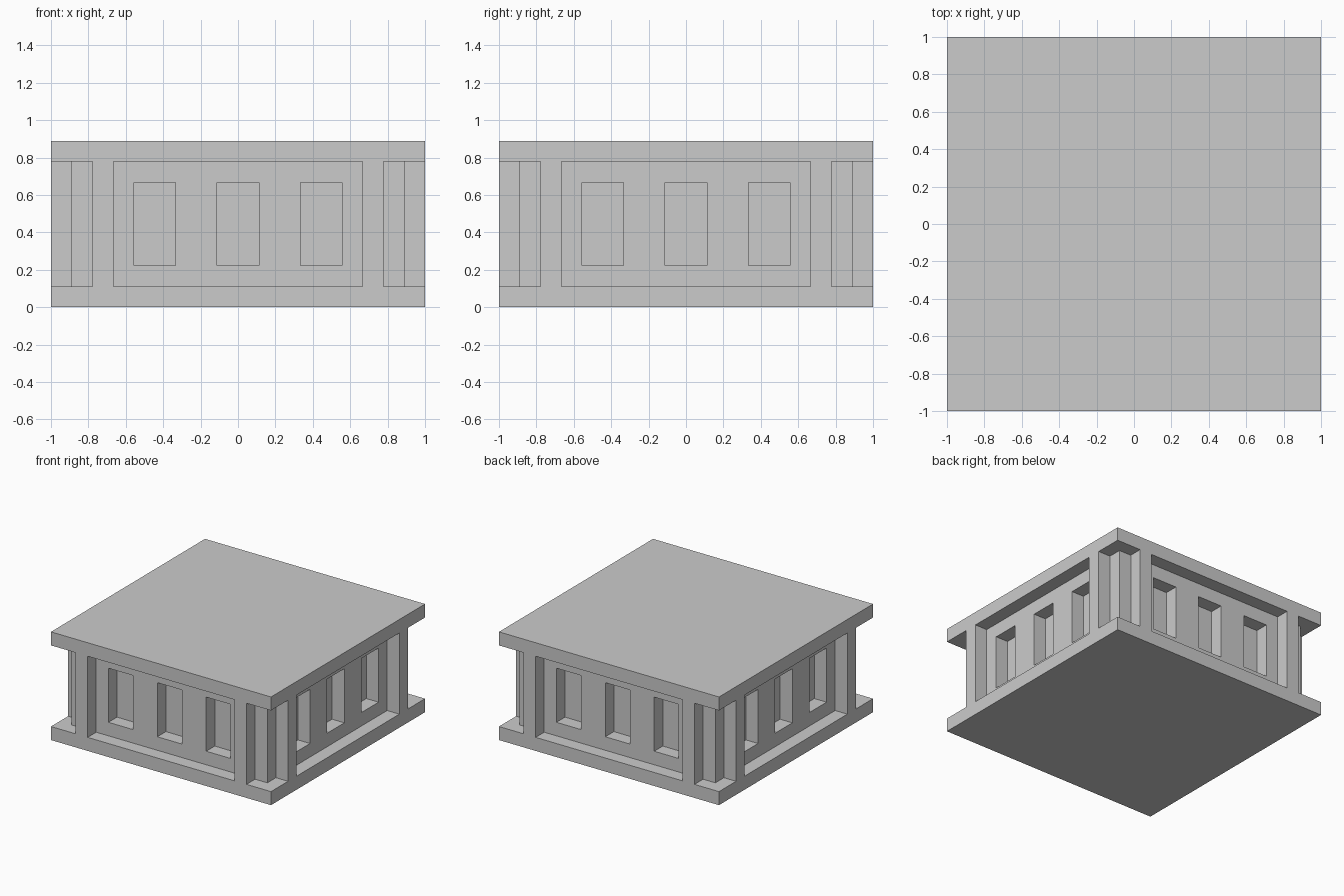
import bpy, bmesh
from mathutils import Matrix
from math import pi

old = bpy.data.objects.get("Cube")
if old:
    bpy.data.objects.remove(old, do_unlink=True)

U = 1 / 9  # building module

stone = bpy.data.materials.new("light_grey_stone")
stone.use_nodes = True
colour = (0.6, 0.6, 0.6, 1)
stone.diffuse_color = colour
stone.node_tree.nodes["Principled BSDF"].inputs["Base Color"].default_value = colour


def prism(name, outline, bottom, top, turn=0):
    """Extrude an outline, given in modules, and turn it in quarter turns about z."""
    bm = bmesh.new()
    face = bm.faces.new([bm.verts.new((x * U, y * U, bottom * U)) for x, y in outline])
    up = bmesh.ops.extrude_face_region(bm, geom=[face])["geom"]
    bmesh.ops.translate(bm, vec=(0, 0, (top - bottom) * U),
                        verts=[v for v in up if isinstance(v, bmesh.types.BMVert)])
    bmesh.ops.rotate(bm, verts=bm.verts, cent=(0, 0, 0),
                     matrix=Matrix.Rotation(turn * pi / 2, 3, "Z"))
    bmesh.ops.recalc_face_normals(bm, faces=bm.faces)
    mesh = bpy.data.meshes.new(name)
    bm.to_mesh(mesh)
    bm.free()
    mesh.materials.append(stone)
    obj = bpy.data.objects.new(name, mesh)
    bpy.context.collection.objects.link(obj)
    return obj


def rect(x0, x1, y0, y1):
    return [(x0, y0), (x1, y0), (x1, y1), (x0, y1)]


def cut(target, cutter):
    cutter.hide_render = True
    mod = target.modifiers.new("cut", "BOOLEAN")
    mod.operation = "DIFFERENCE"
    mod.solver = "EXACT"
    mod.object = cutter
    bpy.context.view_layer.objects.active = target
    bpy.ops.object.modifier_apply(modifier=mod.name)
    bpy.data.objects.remove(cutter, do_unlink=True)


# Solid block, carved so that the floor and roof slabs remain
body = prism("plinth_block", rect(-9, 9, -9, 9), 0, 8)

# Stepped corner notch: leaves a slim square pillar in the corner
corner = [(7, -10), (10, -10), (10, -7), (8, -7), (8, -8), (7, -8)]

for side in range(4):
    cut(body, prism("panel_cutter", rect(-6, 6, -10, -8), 1, 7, side))
    for x in (-4, 0, 4):
        cut(body, prism("niche_cutter", rect(x - 1, x + 1, -10, -7), 2, 6, side))
    cut(body, prism("corner_cutter", corner, 1, 7, side))
